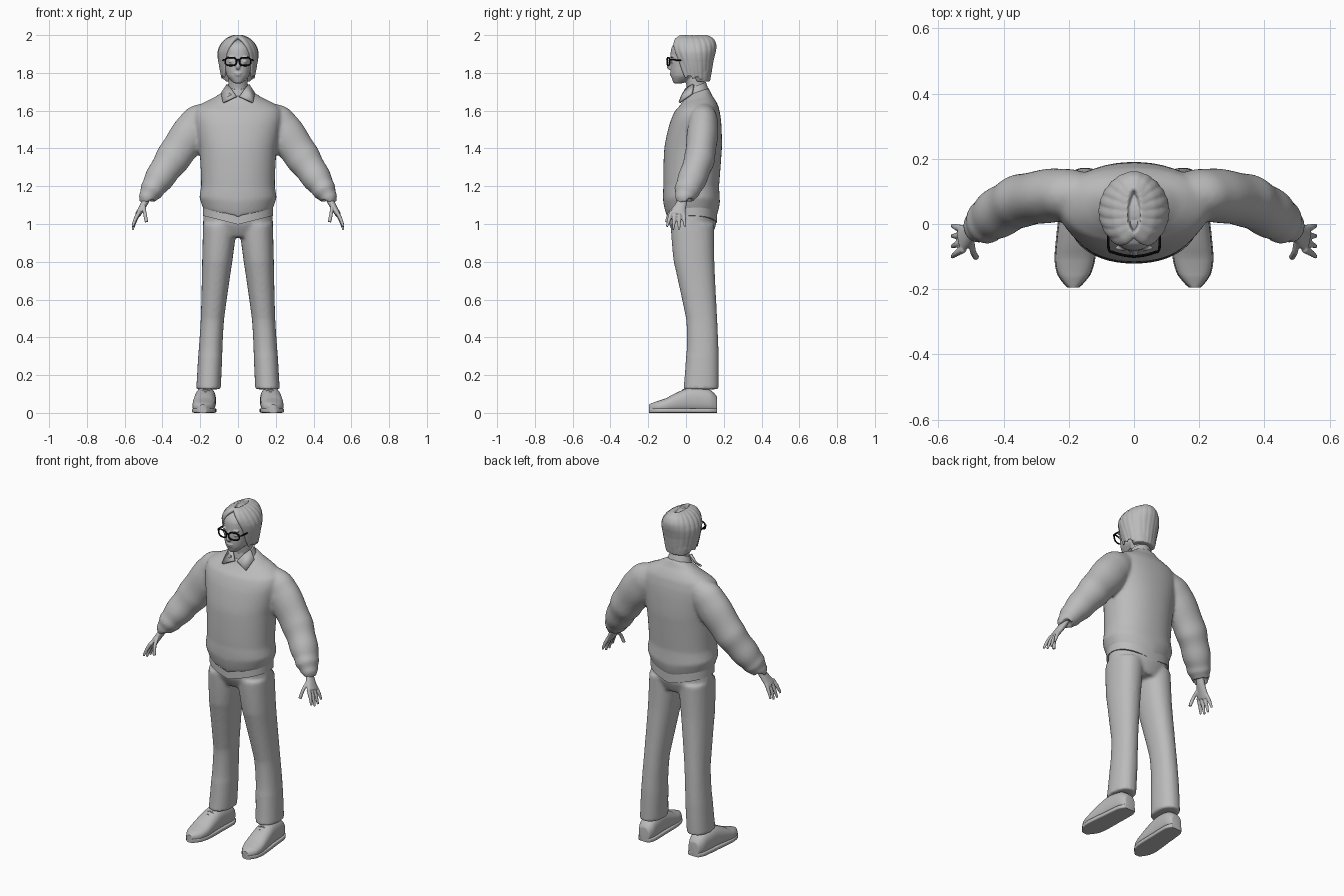
import bpy, bmesh, math
from mathutils import Vector, Matrix

cube = bpy.data.objects.get("Cube")
if cube:
    bpy.data.objects.remove(cube, do_unlink=True)


def material(name, value):
    made = bpy.data.materials.new(name)
    made.use_nodes = True
    color = (value, value, value, 1)
    made.diffuse_color = color
    made.node_tree.nodes["Principled BSDF"].inputs["Base Color"].default_value = color
    return made


GREY = material("plain grey", .5)
BLACK = material("frame black", .005)
X, Y, Z = Matrix.Identity(3)
SIDES = {"left": 1, "right": -1}


def mix(start, end, factor):
    return start + (end - start) * factor


def rounded(step, count, power):
    """Point on a unit superellipse."""
    angle = math.tau * step / count
    return [math.copysign(abs(value) ** (2 / power), value)
            for value in (math.cos(angle), math.sin(angle))]


def spline(rows, steps):
    """Smooth curve through rows of numbers."""
    rows = [Vector(row) for row in rows]
    last = len(rows) - 1
    slopes = [(rows[min(i + 1, last)] - rows[max(i - 1, 0)]) / 2 for i in range(last + 1)]
    curve = []
    for i in range(last):
        for j in range(steps):
            t = j / steps
            ahead = rows[i] + slopes[i] * t
            behind = rows[i + 1] - slopes[i + 1] * (1 - t)
            blend = t * t * (3 - 2 * t)
            straight = mix(rows[i], rows[i + 1], blend)
            curve.append(mix(straight, mix(ahead, behind, t), .5))
    return curve + [rows[last]]


def loft(bm, rows, ref=X, axis=None, side=1, power=2, segs=28, steps=5, ripple=0):
    """Skin rings given as (x, y, z, half width along ref, half depth)."""
    rows = spline(rows, steps)
    centres = [row.to_3d() for row in rows]
    rings = []
    for i, row in enumerate(rows):
        ahead, behind = centres[min(i + 1, len(rows) - 1)], centres[max(i - 1, 0)]
        tangent = (axis or ahead - behind).normalized()
        across = (ref - tangent * ref.dot(tangent)).normalized()
        depth = tangent.cross(across)
        progress = i / len(rows)
        grow = 1 + ripple * progress * math.sin(progress * 42)
        ring = []
        for k in range(segs):
            c, s = rounded(k, segs, power)
            point = centres[i] + (across * c * row[3] + depth * s * row[4]) * grow
            ring.append(bm.verts.new((point.x * side, point.y, point.z)))
        rings.append(ring)
    for lower, upper in zip(rings, rings[1:]):
        for k in range(segs):
            bm.faces.new((lower[k - 1], lower[k], upper[k], upper[k - 1]))
    bm.faces.new(rings[0])
    bm.faces.new(rings[-1])


def stack(bm, rows, **options):
    """Level rings given as (height, front, back, half width, optional x)."""
    loft(bm, [(sum(x), (front + back) / 2, height, half, (back - front) / 2)
              for height, front, back, half, *x in rows], axis=Z, **options)


def tube(bm, points, radius, **options):
    loft(bm, [(*point, radius, radius) for point in points], segs=8, **options)


def ball(bm, centre, size):
    place = Matrix.LocRotScale(Vector(centre), None, Vector(size))
    bmesh.ops.create_uvsphere(bm, u_segments=24, v_segments=16, radius=1, matrix=place)


def finish(name, bm, paint=GREY, voxel=0, soften=0):
    bmesh.ops.recalc_face_normals(bm, faces=bm.faces)
    mesh = bpy.data.meshes.new(name)
    bm.to_mesh(mesh)
    bm.free()
    mesh.materials.append(paint)
    mesh.shade_smooth()
    mesh.set_sharp_from_angle(angle=math.radians(40))
    made = bpy.data.objects.new(name, mesh)
    bpy.context.collection.objects.link(made)
    if voxel:
        merge = made.modifiers.new("merge", 'REMESH')
        merge.mode, merge.voxel_size, merge.use_smooth_shade = 'VOXEL', voxel, True
        smooth = made.modifiers.new("soften", 'SMOOTH')
        smooth.factor, smooth.iterations = .5, soften
    return made


# Sweater: body and both sleeves merged into one skin, dipping hem, tilted neck
bm = bmesh.new()
stack(bm, [(1.06, -.1, .16, .18), (1.13, -.12, .18, .205), (1.2, -.12, .175, .195),
           (1.4, -.115, .19, .205), (1.55, -.08, .185, .232), (1.62, -.045, .17, .215),
           (1.66, -.02, .14, .14), (1.7, 0, .12, .07)], power=2.2, segs=48)
for vert in bm.verts:
    neck = min(max((vert.co.z - 1.6) * 10, 0), 1)
    hem = min(max((1.2 - vert.co.z) * 10, 0), 1)
    vert.co.z += neck * (vert.co.y - .06) * .35 + hem * (abs(vert.co.x) - .12) / 5
for side in SIDES.values():
    loft(bm, [(.13, .09, 1.58, .06, .06), (.21, .09, 1.53, .08, .1), (.35, .07, 1.34, .08, .09),
              (.45, .01, 1.19, .07, .065), (.485, -.01, 1.13, .045, .04)],
         ref=Y, side=side, ripple=.055, steps=12)
finish("sweater", bm, voxel=.01, soften=4)

# Shirt tail under the sweater hem
bm = bmesh.new()
stack(bm, [(1.03, -.1, .165, .186), (1.1, -.1, .165, .186)], power=2.2, segs=48)
for vert in bm.verts:
    vert.co.z += (abs(vert.co.x) - .13) / 4
finish("shirt_tail", bm)

# Trousers: hips and legs merged
bm = bmesh.new()
stack(bm, [(1.1, -.09, .155, .175), (1, -.09, .16, .185), (.93, -.05, .13, .15)], segs=40)
for side in SIDES.values():
    stack(bm, [(1, -.08, .15, .09, .095), (.8, -.065, .15, .08, .11), (.5, 0, .165, .062, .135),
               (.3, 0, .173, .064, .147), (.125, -.014, .172, .065, .156)],
          side=side, power=2.2, steps=8)
finish("trousers", bm, voxel=.01, soften=3)


def footwear(name, side, margin, power, lid):
    """Shoe-shaped loft from heel to toe, cut to a height by the lid."""
    bm = bmesh.new()
    rows = []
    for y, half, height in ((.165, .03, .08), (.13, .05, .12), (.02, .055, .135),
                            (-.1, .06, .08), (-.16, .045, .06), (-.195, .015, .045)):
        rise = min(height, lid) / 2
        rows.append((.175 - y * .06, y, rise, half + margin, rise))
    loft(bm, rows, axis=Y, side=side, power=power)
    finish(name, bm)


# Shoes, soles and laces
for label, side in SIDES.items():
    footwear(label + "_shoe", side, 0, 2.4, 1)
    footwear(label + "_sole", side, .003, 6, .025)
    bm = bmesh.new()
    for i in range(3):
        y, z = -.015 - i * .02, .123 - i * .012
        tube(bm, [(.15, y, z - .008), (.172, y, z), (.195, y, z - .008)], .004, ref=Y, side=side)
    finish(label + "_laces", bm)

# Hands: palm, four fanned fingers and thumb
for label, side in SIDES.items():
    bm = bmesh.new()
    loft(bm, [(.475, -.01, 1.16, .028, .022), (.49, -.02, 1.12, .026, .019),
              (.53, -.046, 1.05, .042, .015)], ref=Y, side=side)
    for i in range(4):
        spread = i - 1.5
        knuckle = Vector((.522, spread * .021 - .046, 1.065))
        tip = Vector((.558, spread * .032 - .053, .967 + spread ** 2 * .008))
        bend = mix(knuckle, tip, .5) + X * .004
        loft(bm, [(*knuckle, .011, .011), (*bend, .01, .01), (*tip, .006, .006)],
             ref=Y, side=side, segs=12)
    tube(bm, [(.5, -.045, 1.1), (.494, -.085, 1.06), (.484, -.102, 1.01)], .01,
         ref=Y, side=side)
    finish(label + "_hand", bm, voxel=.004, soften=2)

# Head, neck and facial features
bm = bmesh.new()
stack(bm, [(1.745, -.065, -.02, .02), (1.78, -.078, .06, .056), (1.83, -.082, .09, .069),
           (1.92, -.08, .1, .075), (1.96, -.055, .09, .06), (1.985, 0, .05, .02)],
      power=2.2, segs=36)
stack(bm, [(1.64, .005, .115, .056), (1.72, .005, .105, .05), (1.8, -.015, .085, .05)])
loft(bm, [(0, -.076, 1.88, .007, .007), (0, -.09, 1.835, .013, .013),
          (0, -.084, 1.822, .008, .006)], segs=16)
ball(bm, (0, -.079, 1.798), (.022, .008, .005))
ball(bm, (0, -.076, 1.788), (.018, .009, .006))
for side in SIDES.values():
    ball(bm, (side * .033, -.072, 1.86), (.016, .009, .009))
    ball(bm, (side * .034, -.073, 1.884), (.024, .009, .005))
finish("head", bm, voxel=.004, soften=2)

# Hair: cap, nape and locks swept over a dome, then hanging
bm = bmesh.new()
crown = Vector((0, .04, 1.89))
ball(bm, crown, (.094, .096, .1))
stack(bm, [(1.755, .045, .125, .065), (1.8, .025, .133, .08), (1.9, -.01, .135, .088)])
LOCKS, JOINTS = 9, 6
for side in SIDES.values():
    for i in range(LOCKS):
        around = i / (LOCKS - 1)
        rows = []
        for j in range(JOINTS + 1):
            t = j / JOINTS
            angle = math.radians(mix(mix(28, 62, t), 174, around))
            outward = Vector((math.sin(angle), -math.cos(angle), 0))
            lift = math.radians(max(80 - 140 * t, 0))
            hang = max(t - .57, 0) / .43
            centre = crown + outward * math.cos(lift) * (.097 - .014 * hang)
            centre.y += outward.y * math.sin(lift) * .05
            centre.z += math.sin(lift) * .1 - hang * (.115 + .02 * around - .01 * (i % 2))
            width = .024 - .016 * t ** 4
            rows.append((*centre, width, width * .55))
        loft(bm, rows, ref=Vector((-outward.y, outward.x, 0)), side=side, segs=14)
finish("hair", bm, voxel=.004, soften=1)

# Shirt collar: tilted band and two pointed flaps
bm = bmesh.new()
loft(bm, [(0, .06, 1.675, .076, .068), (0, .055, 1.732, .058, .054)], axis=Z - Y * .4)
finish("collar_band", bm)
for label, side in SIDES.items():
    bm = bmesh.new()
    corners = [(.056, .04, 1.738), (.088, .03, 1.69), (.078, -.035, 1.643),
               (.008, -.022, 1.676), (.035, 0, 1.715)]
    bm.faces.new([bm.verts.new((side * x, y, z)) for x, y, z in corners])
    flap = finish(label + "_collar_flap", bm)
    cloth = flap.modifiers.new("thickness", 'SOLIDIFY')
    cloth.thickness, cloth.offset = .012, 0

# Glasses: two rims, bridge and temples
bm = bmesh.new()
for side in SIDES.values():
    rim = []
    for k in range(25):
        c, s = rounded(k, 24, 2.8)
        x = .038 + .03 * c
        rim.append((x, x * x * 3 - .099, 1.86 + .021 * s))
    tube(bm, rim, .0042, ref=Y, side=side, steps=2)
    tube(bm, [(.066, -.086, 1.868), (.078, -.075, 1.869), (.08, .02, 1.865)], .004, side=side)
tube(bm, [(-.01, -.098, 1.866), (0, -.101, 1.869), (.01, -.098, 1.866)], .004, ref=Y)
finish("glasses", bm, paint=BLACK)
